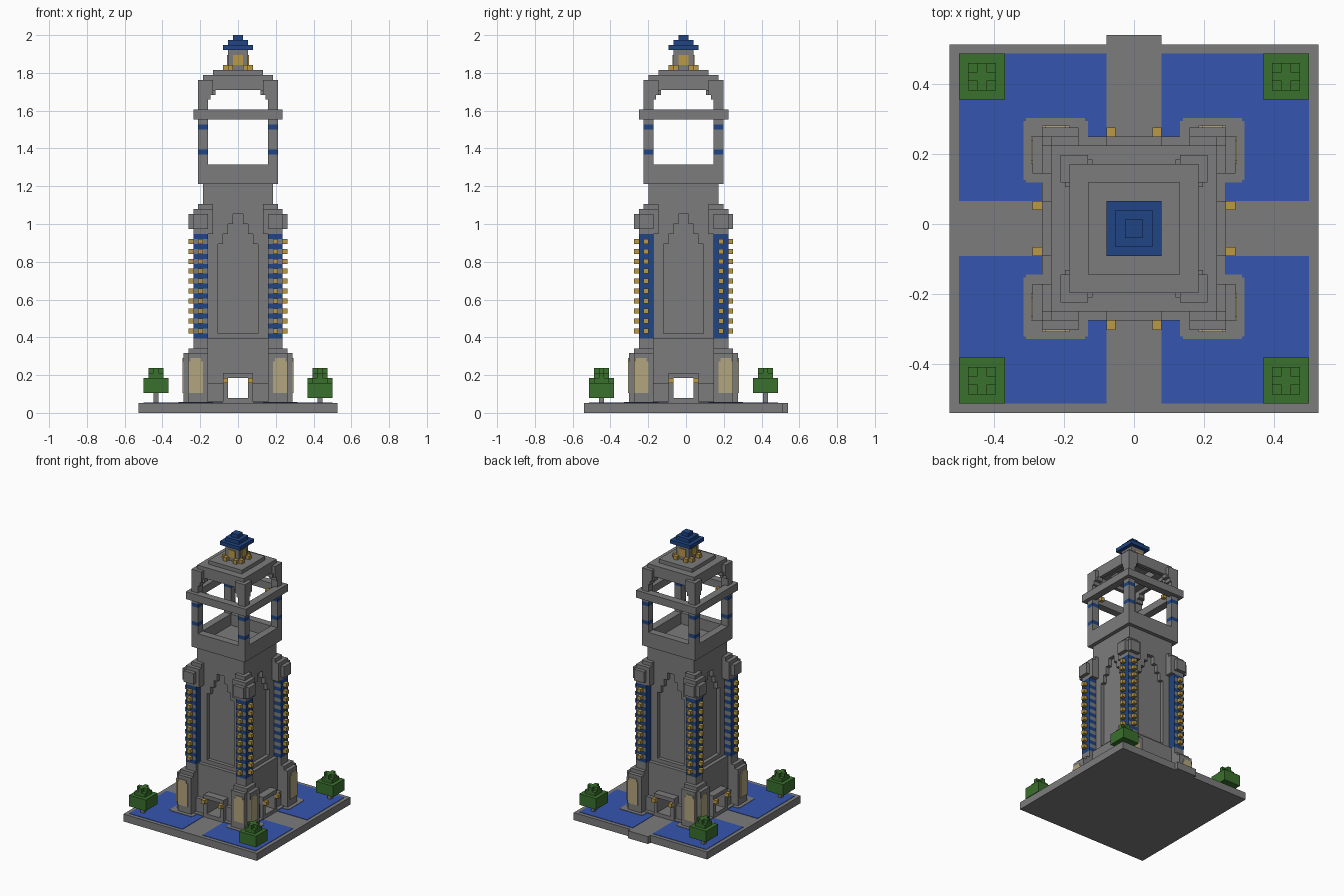
import bpy, bmesh
from mathutils import Vector

U = 2 / 76                      # one block
CENTRE_Y = -U / 2               # tower axis, offset by the rear step

if "Cube" in bpy.data.objects:
    bpy.data.objects.remove(bpy.data.objects["Cube"])


def material(name, rgb):
    m = bpy.data.materials.new(name)
    m.use_nodes = True
    m.diffuse_color = (*rgb, 1)
    bsdf = m.node_tree.nodes["Principled BSDF"]
    bsdf.inputs["Base Color"].default_value = (*rgb, 1)
    bsdf.inputs["Roughness"].default_value = 0.9
    return m


STONE = material("grey stone", (0.2, 0.2, 0.2))
WATER = material("water blue", (0.035, 0.09, 0.43))
BLUE = material("dark blue", (0.014, 0.06, 0.23))
GOLD = material("gold", (0.5, 0.32, 0.06))
TAN = material("tan glass", (0.45, 0.38, 0.21))
GREEN = material("leaf green", (0.042, 0.16, 0.026))


def copies(box, sym):
    """Mirror a box (x0, x1, y0, y1, z0, z1) to the four corners or all sides."""
    x0, x1, y0, y1, z0, z1 = box
    out = {box}
    if sym != "one":
        bases = [(x0, x1, y0, y1)]
        if sym == "sides":
            bases.append((y0, y1, x0, x1))
        for a, b, c, d in bases:
            for xs in ((a, b), (-b, -a)):
                for ys in ((c, d), (-d, -c)):
                    out.add((*xs, *ys, z0, z1))
    return sorted(out)


def build(name, mats, boxes, sym="one", rule=None):
    bm = bmesh.new()
    for b in boxes:
        for x0, x1, y0, y1, z0, z1 in copies(tuple(b), sym):
            cube = bmesh.ops.create_cube(bm, size=1)
            mid = Vector((x0 + x1, y0 + y1, z0 + z1)) / 2
            for v in cube["verts"]:
                v.co = Vector((v.co.x * (x1 - x0), v.co.y * (y1 - y0),
                               v.co.z * (z1 - z0))) + mid
    bm.normal_update()
    if rule:
        for f in bm.faces:
            f.material_index = rule(f.calc_center_median(), f.normal)
    for v in bm.verts:
        v.co = v.co * U + Vector((0, CENTRE_Y, 0))
    mesh = bpy.data.meshes.new(name)
    bm.to_mesh(mesh)
    bm.free()
    for m in mats:
        mesh.materials.append(m)
    obj = bpy.data.objects.new(name, mesh)
    bpy.context.collection.objects.link(obj)
    return obj


def slab(h, z0, z1):
    return (-h, h, -h, h, z0, z1)


def ring(outer, inner, z0, z1):
    """One wall of a square ring; complete it with sym='sides'."""
    return (-outer, outer, inner, outer, z0, z1)


# Ground, pools and islands
build("base", [STONE], [slab(20, 0, 2), (-3, 3, 20, 21, 0, 2)])
build("pools", [WATER], [(3, 19, 3, 19, 1.9, 2.1)], "corners")
build("islands", [STONE], [(5, 12, 5.3, 11.7, 1.9, 2.2), (5.3, 11.7, 5, 12, 1.9, 2.2)], "corners")
build("plinth", [STONE], [slab(10, 1.9, 2.3)])

# Lower storey with crossing passages
build("lower_walls", [STONE], [(2, 8, 2, 8, 2, 7)], "corners")
build("lower_block", [STONE], [slab(8, 7, 15)])
build("passage_floor", [STONE], [(-2, 2, -10, 10, 2, 3)], "sides")
build("porches", [STONE], [(2, 3, 8, 10, 2, 7), (-3, 3, 8, 10, 7, 8),
                           (3, 6, 8, 9, 2, 6)], "sides")
build("door_lamps", [GOLD], [(2, 3, 10, 11, 6, 7)], "sides")

# Corner buttresses with arched windows
build("buttresses", [STONE], [(6, 11, 6, 10, 2, 12), (6, 10, 6, 11, 2, 12),
                              (6, 10, 6, 10, 12, 13), (6, 9, 6, 9, 13, 15)], "corners")
build("buttress_windows", [TAN], [(7, 10, 10.9, 11.2, 4, 10.3),
                                  (7.4, 9.6, 10.9, 11.2, 10.3, 11)], "sides")

# Banded pillars with gold studs
def pillar_rule(c, n):
    return int(int(c.z) % 2 == 1 or abs(n.x) > 0.5)

build("pillars", [STONE, BLUE], [(6, 9, 6, 9, z, z + 1) for z in range(15, 36)],
      "corners", pillar_rule)
build("pillar_studs", [GOLD], [(7, 8, 9, 10, z, z + 1) for z in range(16, 36, 2)], "sides")
build("pillar_caps", [STONE], [(5, 9, 5, 9, 36, 38), (6, 9, 5, 10, 37, 40),
                               (5, 9, 5, 9, 40, 41), (5, 8, 5, 8, 41, 42)], "sides")

# Shaft with stepped niche on each side
steps = [(7, 15, 16), (4, 16, 34), (3, 34, 36), (2, 36, 38), (1, 38, 40)]
build("shaft_core", [STONE], [slab(6, 15, 46)])
build("shaft_niches", [STONE], [(h, 7, 6, 7, z0, z1) for h, z0, z1 in steps[1:]]
      + [ring(7, 6, 15, 16), ring(7, 6, 40, 46)], "sides")

# Open belvedere
build("belvedere_parapet", [STONE], [ring(8, 6, 46, 50)], "sides")
build("belvedere_floor", [STONE], [slab(6, 46, 47)])
build("belvedere_posts", [STONE, BLUE],
      [(6, 8, 6, 8, z0, z1) for z0, z1 in ((50, 52), (52, 53), (53, 57), (57, 58), (58, 63))],
      "corners", lambda c, n: int(52 < c.z < 53 or 57 < c.z < 58))
build("belvedere_beam", [STONE], [ring(9, 7, 59, 61)], "sides")
build("belvedere_lamps", [GOLD], [(5, 6, 5, 6, 59, 60)], "corners")

# Stepped dome with arched openings
build("dome", [STONE], [(5.5, 8, 6, 8, 63, 64), (4.5, 7.5, 6, 7.5, 64, 65),
                        ring(7, 6, 65, 67), (5, 8, 6, 8, 64, 67),
                        ring(7, 4, 66, 68), ring(5, 2, 68, 69)], "sides")

# Lantern and roof
build("lantern", [STONE], [slab(4, 68, 69), slab(2, 69, 73)])
build("lantern_windows", [GOLD], [(-1, 1, 1.9, 2.2, 70, 72)], "sides")
build("lantern_lamps", [GOLD], [(1, 2, 2, 3, 69, 70)], "sides")
build("roof", [BLUE], [slab(3, 73, 74), slab(2, 74, 75), slab(1, 75, 76)])

# Corner trees, the front left one a block lower
for sx in (-1, 1):
    for sy in (-1, 1):
        cx, cy = 16.5 * sx, 16.5 * sy
        drop = 1 if sx > 0 > sy else 0

        def block(wx, wy, z0, z1):
            return (cx - wx / 2, cx + wx / 2, cy - wy / 2, cy + wy / 2, z0, z1)

        tag = ("front" if sy < 0 else "back") + ("_left" if sx > 0 else "_right")
        build(f"tree_trunk_{tag}", [STONE], [block(1, 1, 2, 5)])
        build(f"tree_leaves_{tag}", [GREEN],
              [block(5, 5, 4 - drop, 7 - drop), block(3, 3, 7 - drop, 8 - drop),
               block(3, 1, 8 - drop, 9 - drop), block(1, 3, 8 - drop, 9 - drop)])
